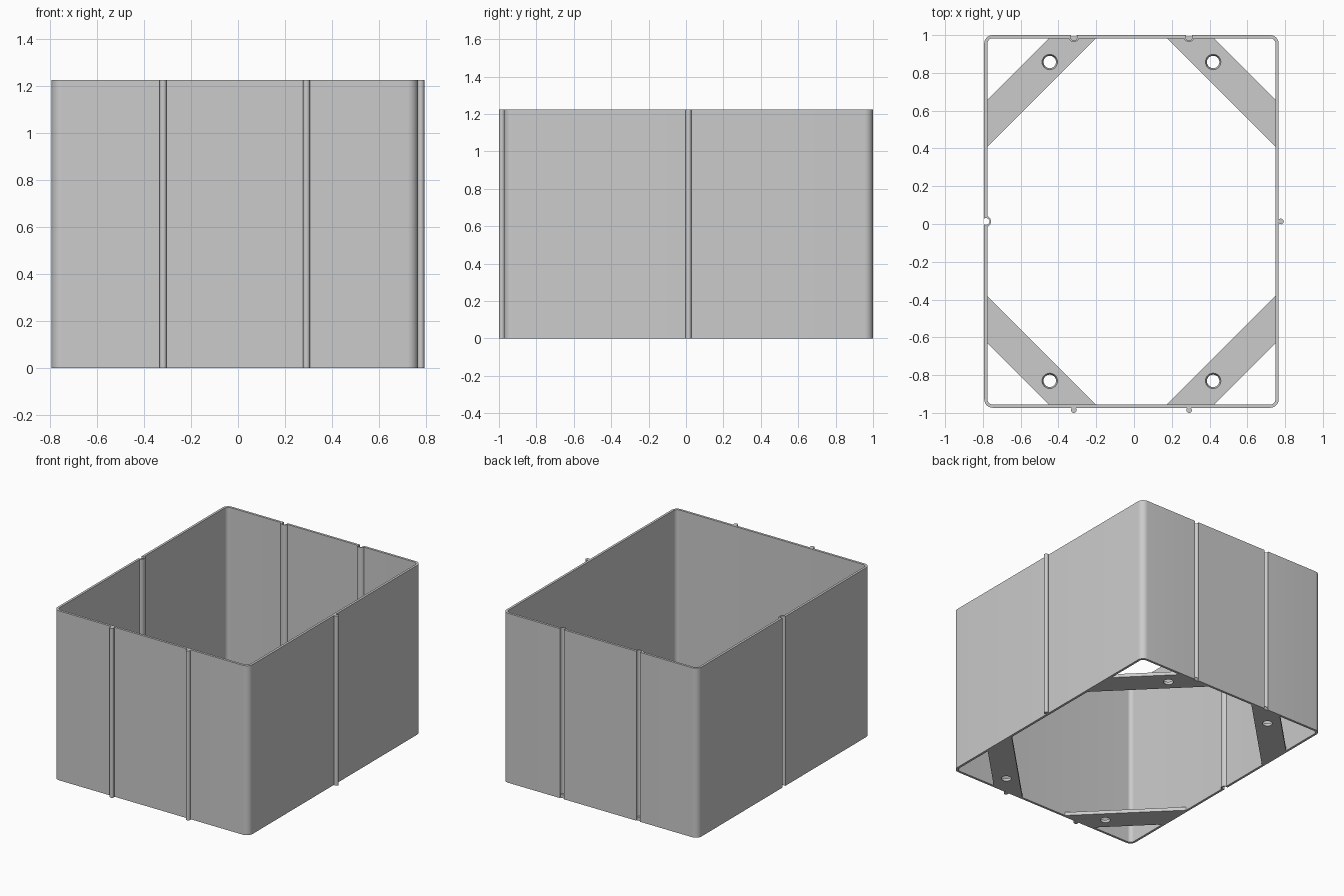
import bpy
import bmesh
from math import pi, sin, cos, asin
from mathutils import Vector, Matrix

if "Cube" in bpy.data.objects:
    bpy.data.objects.remove(bpy.data.objects["Cube"], do_unlink=True)

CENTRE = Vector((-0.0135, 0.0135))     # middle of the walls
HALF_X, HALF_Y = 0.7795, 0.9865        # outer half sizes
WALL, HEIGHT, CORNER = 0.017, 1.225, 0.045
JOINT_X = 0.305                        # joint offset on front and back

grey = bpy.data.materials.new("plain grey")
grey.use_nodes = True
grey.diffuse_color = (0.6, 0.6, 0.6, 1)
grey.node_tree.nodes["Principled BSDF"].inputs["Base Color"].default_value = (0.6, 0.6, 0.6, 1)


def arc(cx, cy, r, a0, a1, n):
    steps = [a0 + (a1 - a0) * i / n for i in range(n + 1)]
    return [Vector((cx + r * cos(a), cy + r * sin(a))) for a in steps]


def bump(u, sign, rise, r):
    """Round bump on a straight side: u along the side, v outward."""
    a = asin(rise / r)
    return [Vector((p.x, sign * p.y)) for p in arc(u, rise, r, pi + a, -a, 14)]


def outline(inset, bumps):
    """Rounded rectangle, with bumps given per side: front, right, back, left."""
    hx, hy, r = HALF_X - inset, HALF_Y - inset, CORNER - inset
    points = []
    for side in range(4):
        length, depth = (hx, hy) if side % 2 == 0 else (hy, hx)
        turn = Matrix.Rotation(side * pi / 2, 2)
        local = [Vector((p.x, -depth - p.y)) for b in bumps[side] for p in bump(*b)]
        local += arc(length - r, -depth + r, r, -pi / 2, 0, 8)
        points += [turn @ p + CENTRE for p in local]
    return points


def prism(name, loops, height):
    """Solid between pairs of bottom and top loops; later pairs are holes."""
    bm = bmesh.new()
    caps = ([], [])
    for pair in loops:
        rings = [[bm.verts.new((p.x, p.y, z)) for p in pts]
                 for pts, z in zip(pair, (0, height))]
        n = len(rings[0])
        for i in range(n):
            j = (i + 1) % n
            bm.faces.new((rings[0][i], rings[0][j], rings[1][j], rings[1][i]))
            for cap, ring in zip(caps, rings):
                cap.append(bm.edges.get((ring[i], ring[j])))
    for cap in caps:
        bmesh.ops.triangle_fill(bm, edges=cap, use_beauty=True)
    bmesh.ops.recalc_face_normals(bm, faces=bm.faces[:])
    mesh = bpy.data.meshes.new(name)
    bm.to_mesh(mesh)
    bm.free()
    mesh.materials.append(grey)
    obj = bpy.data.objects.new(name, mesh)
    bpy.context.collection.objects.link(obj)
    bpy.ops.object.select_all(action='DESELECT')
    obj.select_set(True)
    bpy.context.view_layer.objects.active = obj
    bpy.ops.object.shade_smooth_by_angle(angle=pi / 6)
    return obj


# Walls: ridges on front and right, matching grooves on back and left
ridge, groove, swell = (1, 0.012, 0.015), (-1, 0.010, 0.018), (-1, -0.011, 0.03)


def sides(outward, inward):
    two = (-JOINT_X, JOINT_X)
    out = [(u, *outward) for u in two] if outward else []
    side = [(0, *outward)] if outward else []
    return [out, side, [(u, *inward) for u in two], [(0, *inward)]]


outer = outline(0, sides(ridge, groove))
inner = outline(WALL, sides(None, swell))
prism("box_walls", [(outer, outer), (inner, inner)], HEIGHT)

# Corner braces: flat diagonal bars with a tapered screw hole
ex, ey = HALF_X - WALL / 2, HALF_Y - WALL / 2
near, far = 1.157, 1.407               # x + y along the two long edges
for sx, left_right in ((1, "left"), (-1, "right")):
    for sy, front_back in ((-1, "front"), (1, "back")):
        def place(pts):
            return [Vector((p.x * sx, p.y * sy)) + CENTRE for p in pts]
        bar = place([Vector((ex, near - ex)), Vector((ex, far - ex)),
                     Vector((far - ey, ey)), Vector((near - ey, ey))])
        low, high = (place(arc(0.4325, 0.844, r, 0, 2 * pi, 24)[:-1])
                     for r in (0.033, 0.041))
        prism(f"brace_{front_back}_{left_right}", [(bar, bar), (low, high)], 0.025)
